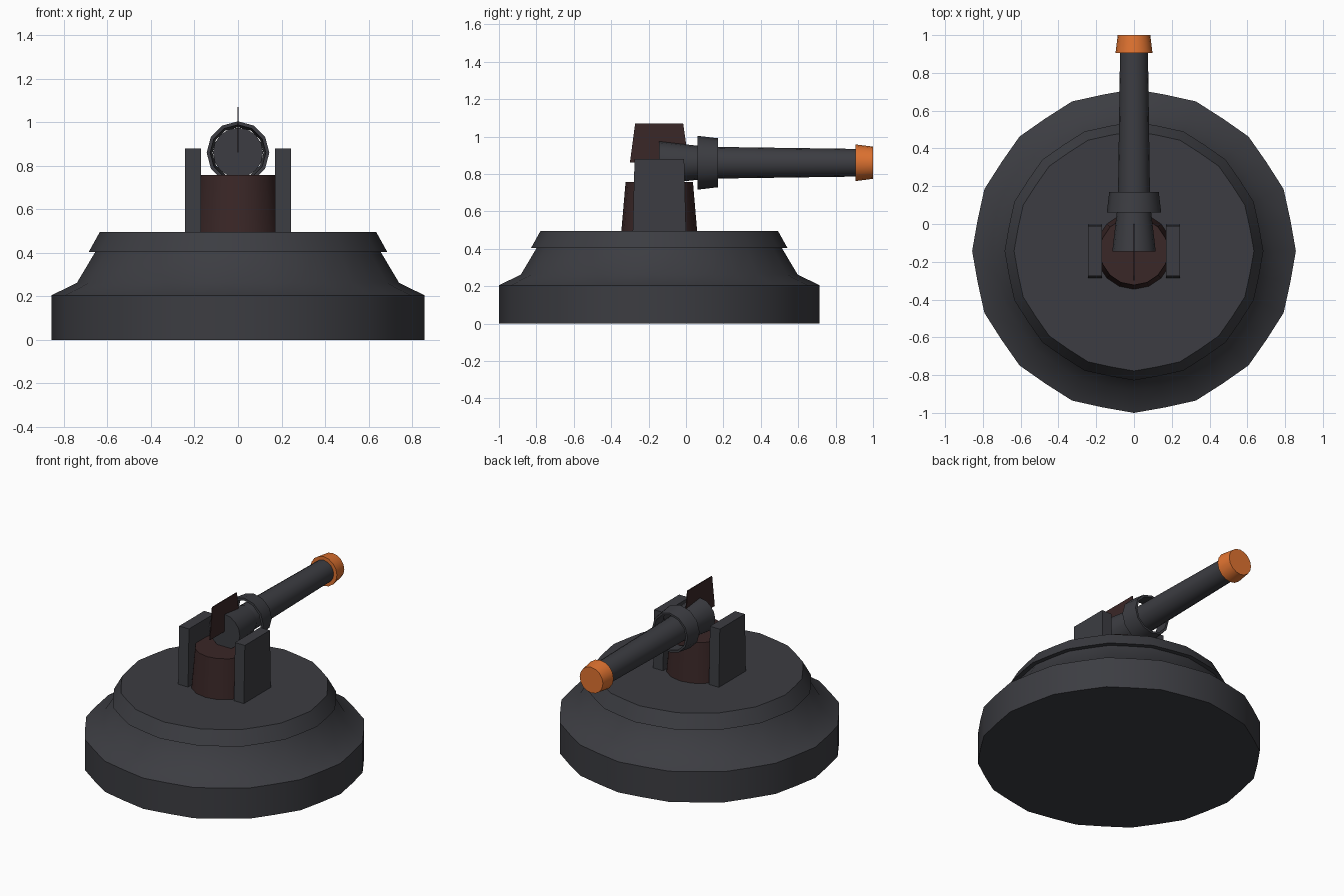
import bpy
import bmesh
import math

if "Cube" in bpy.data.objects:
    bpy.data.objects.remove(bpy.data.objects["Cube"])


def material(name, rgb):
    m = bpy.data.materials.new(name)
    m.diffuse_color = (*rgb, 1)
    m.use_nodes = True
    m.node_tree.nodes["Principled BSDF"].inputs["Base Color"].default_value = m.diffuse_color
    return m


GREY = material("dark grey", (0.045, 0.046, 0.054))
BROWN = material("dark brown", (0.042, 0.020, 0.020))
ORANGE = material("orange", (0.74, 0.17, 0.03))


def finish(name, bm, mat):
    bmesh.ops.recalc_face_normals(bm, faces=bm.faces)
    mesh = bpy.data.meshes.new(name)
    bm.to_mesh(mesh)
    bm.free()
    mesh.materials.append(mat)
    obj = bpy.data.objects.new(name, mesh)
    bpy.context.collection.objects.link(obj)
    return obj


def lathe(name, profile, origin, mat, segments=16, along_y=False,
          hollow=False, odd_scale=1.0):
    """Turn (radius, distance) pairs about the z axis or the y axis."""
    bm = bmesh.new()
    rings = []
    for r, h in profile:
        ring = []
        for i in range(segments):
            a = 2 * math.pi * i / segments
            k = r * (odd_scale if i % 2 else 1.0)
            u, v = k * math.cos(a), k * math.sin(a)
            p = (u, h, v) if along_y else (u, v, h)
            ring.append(bm.verts.new([p[j] + origin[j] for j in range(3)]))
        rings.append(ring)
    pairs = list(zip(rings, rings[1:]))
    if hollow:
        pairs.append((rings[-1], rings[0]))
    else:
        bm.faces.new(rings[0])
        bm.faces.new(rings[-1])
    for a, b in pairs:
        for i in range(segments):
            j = (i + 1) % segments
            bm.faces.new((a[i], a[j], b[j], b[i]))
    for f in bm.faces:
        f.smooth = len(f.verts) == 4
    obj = finish(name, bm, mat)
    bpy.context.view_layer.objects.active = obj
    obj.select_set(True)
    bpy.ops.object.shade_smooth_by_angle(angle=math.radians(40))
    obj.select_set(False)
    return obj


def plate(name, outline, x0, x1, mat):
    """Extrude a (y, z) outline between two x positions."""
    bm = bmesh.new()
    face = bm.faces.new([bm.verts.new((x0, y, z)) for y, z in outline])
    moved = bmesh.ops.extrude_face_region(bm, geom=[face])["geom"]
    verts = [g for g in moved if isinstance(g, bmesh.types.BMVert)]
    bmesh.ops.translate(bm, vec=(x1 - x0, 0, 0), verts=verts)
    return finish(name, bm, mat)


CY = -0.143   # turret axis
BZ = 0.86     # barrel axis height

# Stepped round base with an overhanging lid
lathe("base", [(0.857, 0), (0.857, 0.205), (0.74, 0.262), (0.655, 0.405)],
      (0, CY, 0), GREY, 32, odd_scale=0.985)
lathe("base_lid", [(0.685, 0.405), (0.635, 0.495)],
      (0, CY, 0), GREY, 32, odd_scale=0.985)

# Tapered pedestal
lathe("pedestal", [(0.203, 0.49), (0.18, 0.758)], (0, CY, 0), BROWN, 16)

# Side supports, mirrored
for side, label in ((-1, "left"), (1, "right")):
    plate(label + "_support",
          [(-0.285, 0.49), (0.0, 0.49), (-0.01, 0.88), (-0.275, 0.88)],
          side * 0.17, side * 0.243, GREY)

# Thin upright fin
plate("fin", [(-0.30, 0.86), (0.015, 0.86), (-0.015, 1.07), (-0.272, 1.07)],
      -0.003, 0.003, BROWN)

# Barrel with breech, loose collar and muzzle tip
lathe("breech", [(0.115, -0.145), (0.09, 0.07)], (0, 0, BZ), GREY, 16, True)
lathe("barrel", [(0.086, 0.06), (0.074, 0.91)], (0, 0, BZ), GREY, 16, True)
lathe("collar", [(0.144, 0.062), (0.131, 0.17), (0.117, 0.17), (0.128, 0.062)],
      (0, 0, BZ), GREY, 12, True, hollow=True)
lathe("muzzle_tip", [(0.098, 0.905), (0.086, 1.0)], (0, 0, BZ), ORANGE, 16, True)
